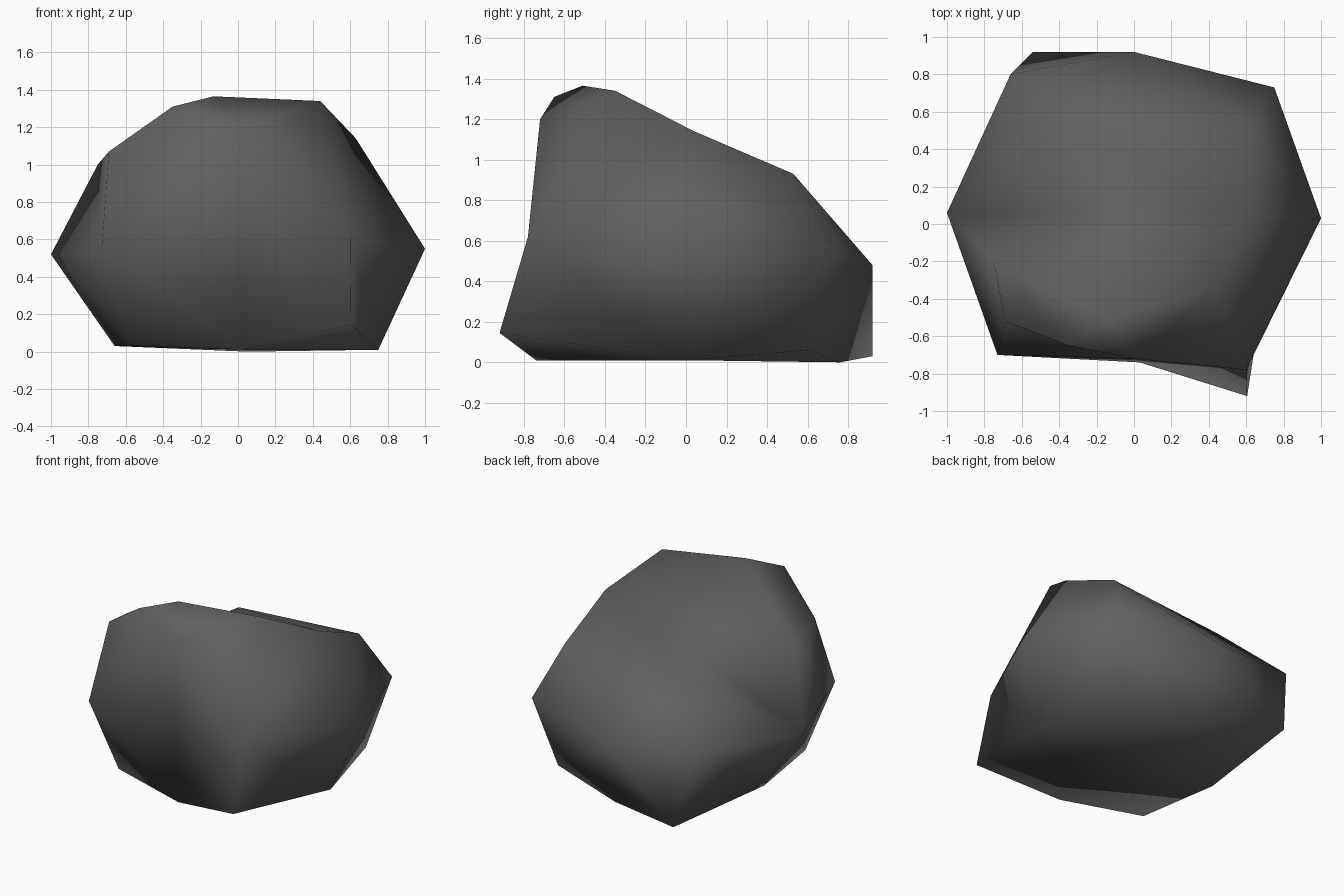
import bpy
import bmesh
from mathutils import Vector

cube = bpy.data.objects.get("Cube")
if cube:
    bpy.data.objects.remove(cube, do_unlink=True)

# Corners of the boulder, from the ground up
corners = {
    "foot_front": (.03, -.74, .01), "foot_front_right": (-.57, -.58, .035),
    "foot_right": (-.66, .03, .03), "foot_back_right": (-.54, .92, .03),
    "foot_back": (.05, .76, 0), "foot_back_left": (.62, .61, .06),
    "foot_left": (.75, .01, .01), "toe": (.605, -.92, .145),
    "brow": (.6, -.78, .62), "left_tip": (1, .03, .55),
    "back_left": (.75, .73, .57), "back": (0, .92, .48),
    "back_right": (-.66, .8, .56), "right_tip": (-1, .06, .52),
    "front_right": (-.73, -.7, .54), "shoulder_front": (-.69, -.52, 1.07),
    "shoulder_right": (-.75, -.2, 1), "rear_right": (-.33, .48, .89),
    "rear_left": (.62, .53, .93), "shoulder_left": (.63, .04, 1.14),
    "crown_front": (0, -.72, 1.2), "crown_right": (-.35, -.65, 1.31),
    "peak": (-.13, -.51, 1.365), "crown_left": (.44, -.35, 1.34),
}

# Edges of the plain skin that are turned to form hollows
turned = [
    ("toe", "left_tip"), ("crown_left", "left_tip"), ("front_right", "crown_right"),
    ("back_right", "shoulder_right"), ("crown_left", "rear_left"),
    ("crown_left", "rear_right"), ("peak", "rear_right"),
    ("shoulder_right", "rear_right"),
]

# Dark grey stone
stone = bpy.data.materials.new("dark_grey_stone")
stone.use_nodes = True
colour = (.115, .115, .115, 1)
stone.diffuse_color = colour
bsdf = next(n for n in stone.node_tree.nodes if n.type == 'BSDF_PRINCIPLED')
bsdf.inputs["Base Color"].default_value = colour
bsdf.inputs["Roughness"].default_value = .9

# Skin the corners on a ball, then move each to its place
centre = Vector((0, 0, .5))
bm = bmesh.new()
verts = {name: bm.verts.new((Vector(co) - centre).normalized())
         for name, co in corners.items()}
bmesh.ops.convex_hull(bm, input=bm.verts)
for name, vert in verts.items():
    vert.co = corners[name]

for a, b in turned:
    edge = bm.edges.get((verts[a], verts[b]))
    if edge:
        bmesh.utils.edge_rotate(edge)

bmesh.ops.recalc_face_normals(bm, faces=bm.faces)
for face in bm.faces:
    face.smooth = True

mesh = bpy.data.meshes.new("boulder")
bm.to_mesh(mesh)
bm.free()
mesh.materials.append(stone)
boulder = bpy.data.objects.new("boulder", mesh)
bpy.context.collection.objects.link(boulder)
